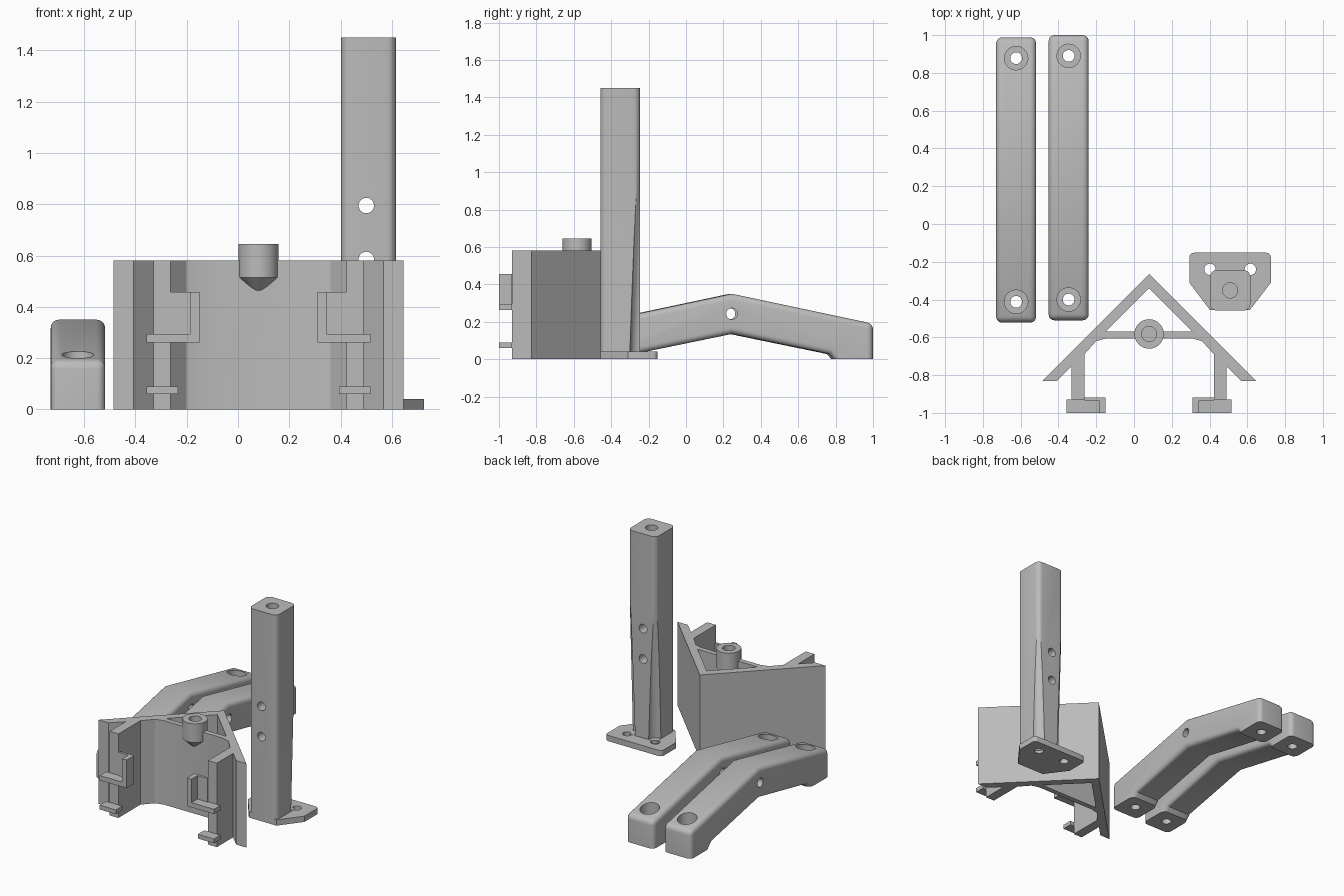
import bpy, bmesh, math
from mathutils import Matrix, Vector

if "Cube" in bpy.data.objects:
    bpy.data.objects.remove(bpy.data.objects["Cube"])

grey = bpy.data.materials.new("light grey plastic")
grey.diffuse_color = (0.5, 0.5, 0.5, 1)
grey.use_nodes = True
grey.node_tree.nodes["Principled BSDF"].inputs["Base Color"].default_value = grey.diffuse_color


def to_object(bm, name):
    bmesh.ops.recalc_face_normals(bm, faces=bm.faces)
    mesh = bpy.data.meshes.new(name)
    bm.to_mesh(mesh)
    bm.free()
    mesh.materials.append(grey)
    obj = bpy.data.objects.new(name, mesh)
    bpy.context.collection.objects.link(obj)
    return obj


def prism_bm(points, offset):
    """Closed polygon of 3D points, extruded along offset."""
    bm = bmesh.new()
    face = bm.faces.new([bm.verts.new(p) for p in points])
    res = bmesh.ops.extrude_face_region(bm, geom=[face], use_keep_orig=True)
    moved = [g for g in res["geom"] if isinstance(g, bmesh.types.BMVert)]
    bmesh.ops.translate(bm, verts=moved, vec=offset)
    bmesh.ops.recalc_face_normals(bm, faces=bm.faces)
    return bm


def plan(points, z0, z1):
    return prism_bm([(x, y, z0) for x, y in points], (0, 0, z1 - z0))


def box(name, x0, x1, y0, y1, z0, z1):
    return to_object(plan([(x0, y0), (x1, y0), (x1, y1), (x0, y1)], z0, z1), name)


def rod(name, start, end, r, r2=None, segs=40):
    a, b = Vector(start), Vector(end)
    d = b - a
    mat = Matrix.Translation((a + b) / 2) @ d.to_track_quat("Z", "Y").to_matrix().to_4x4()
    bm = bmesh.new()
    bmesh.ops.create_cone(bm, cap_ends=True, segments=segs, radius1=r,
                          radius2=r if r2 is None else r2, depth=d.length, matrix=mat)
    return to_object(bm, name)


def cut(obj, cutters):
    for c in cutters:
        boolean(obj, c, "DIFFERENCE")


def boolean(obj, other, operation):
    mod = obj.modifiers.new("bool", "BOOLEAN")
    mod.operation, mod.solver, mod.object = operation, "EXACT", other
    bpy.context.view_layer.objects.active = obj
    bpy.ops.object.modifier_apply(modifier=mod.name)
    bpy.data.objects.remove(other)


def bevel(bm, rule, radius, segments=5):
    edges = [e for e in bm.edges if rule(e)]
    bmesh.ops.bevel(bm, geom=edges, offset=radius, segments=segments,
                    profile=0.5, affect="EDGES")


def vertical(e):
    d = e.verts[0].co - e.verts[1].co
    return abs(d.z) > 0.9 * d.length


# two bent arms with end feet, counterbored end holes and a pivot hole
def arm(name, x0, yc):
    half = [(0, 0.35), (0.755, 0.19), (0.755, 0), (0.545, 0), (0.52, 0.028), (0, 0.135)]
    prof = half + [(-y, z) for y, z in half[-2:0:-1]]
    bm = prism_bm([(x0, yc + y, z) for y, z in prof], (0.212, 0, 0))
    bevel(bm, lambda e: e.calc_face_angle(0) > math.radians(60)
          and max(v.co.z for v in e.verts) > 0.001, 0.032)
    obj = to_object(bm, name)
    xc = x0 + 0.106
    cutters = [rod("cutter", (xc - 0.2, yc, 0.243), (xc + 0.2, yc, 0.243), 0.03)]
    for s in (-1, 1):
        y = yc + s * 0.645
        cutters += [rod("cutter", (xc, y, -0.1), (xc, y, 0.4), 0.031),
                    rod("cutter", (xc, y, 0.1), (xc, y, 0.4), 0.062)]
    cut(obj, cutters)


arm("left_arm", -0.73, 0.233)
arm("right_arm", -0.452, 0.245)

# tall post with rounded corners
px0, px1, py0, py1 = 0.402, 0.616, -0.458, -0.245
pxc, pyc = (px0 + px1) / 2, (py0 + py1) / 2
bm = plan([(px0, py0), (px1, py0), (px1, py1), (px0, py1)], 0.02, 1.45)
bevel(bm, vertical, 0.035)
post = to_object(bm, "post")
cutters = [rod("cutter", (pxc, pyc, 1.15), (pxc, pyc, 1.6), 0.04)]
for z in (0.585, 0.795):
    cutters.append(rod("cutter", (0.5, -0.7, z), (0.5, 0, z), 0.03))
# leaning screw clearances in the two back corners
for x, s in ((px0, -1), (px1, 1)):
    cutters.append(rod("cutter", (x, py1, 0.04), (x + s * 0.03, py1 + 0.03, 1.0), 0.055))
cut(post, cutters)

# base flange of the post
bm = plan([(0.293, -0.152), (0.725, -0.152), (0.725, -0.31), (0.613, -0.456),
           (0.402, -0.456), (0.293, -0.31)], 0, 0.04)
bevel(bm, lambda e: vertical(e) and e.verts[0].co.y > -0.2, 0.025, 4)
flange = to_object(bm, "post_flange")
cut(flange, [rod("cutter", (x, -0.24, -0.1), (x, -0.24, 0.1), 0.03) for x in (px0, px1)])

# V-shaped bracket with a cross web and two side walls
cx = 0.08
half = [(0, -0.265), (0.565, -0.83), (0.487, -0.83), (0.41, -0.753), (0.41, -0.93),
        (0.343, -0.93), (0.343, -0.69), (0.28, -0.62), (0.225, -0.605)]
outline = [(cx + x, y) for x, y in half] + [(cx - x, y) for x, y in half[:0:-1]]
bracket = to_object(plan(outline, 0, 0.58), "v_bracket")
pocket = to_object(plan([(cx, -0.34), (cx + 0.23, -0.57), (cx - 0.23, -0.57)], -0.1, 0.7), "cutter")
cut(bracket, [pocket])

# socket with a pointed underside on the cross web
sy = -0.582
socket = rod("socket", (cx, sy, 0.515), (cx, sy, 0.645), 0.078)
tip = rod("socket_tip", (cx, sy, 0.453), (cx, sy, 0.515), 0.012, 0.078)
boolean(bracket, socket, "UNION")
boolean(bracket, tip, "UNION")
cut(bracket, [rod("cutter", (cx, sy, 0.5), (cx, sy, 0.8), 0.04)])
bracket.name = "v_bracket_with_socket"

# hooks and clips on the front of each side wall
for side, s in (("left", -1), ("right", 1)):
    def part(name, a, b, y0, y1, z0, z1):
        xs = sorted((cx + s * a, cx + s * b))
        box(side + "_" + name, xs[0], xs[1], y0, y1, z0, z1)
    part("hook_plate", 0.23, 0.343, -0.935, -0.918, 0.262, 0.457)
    part("hook_lip", 0.23, 0.265, -1.0, -0.935, 0.295, 0.457)
    part("hook_shelf", 0.23, 0.437, -1.0, -0.93, 0.262, 0.295)
    part("lower_clip", 0.313, 0.437, -1.0, -0.93, 0.06, 0.09)

# smooth rounded surfaces, keep edges crisp
bpy.ops.object.select_all(action="SELECT")
bpy.context.view_layer.objects.active = post
bpy.ops.object.shade_smooth_by_angle(angle=math.radians(30))
